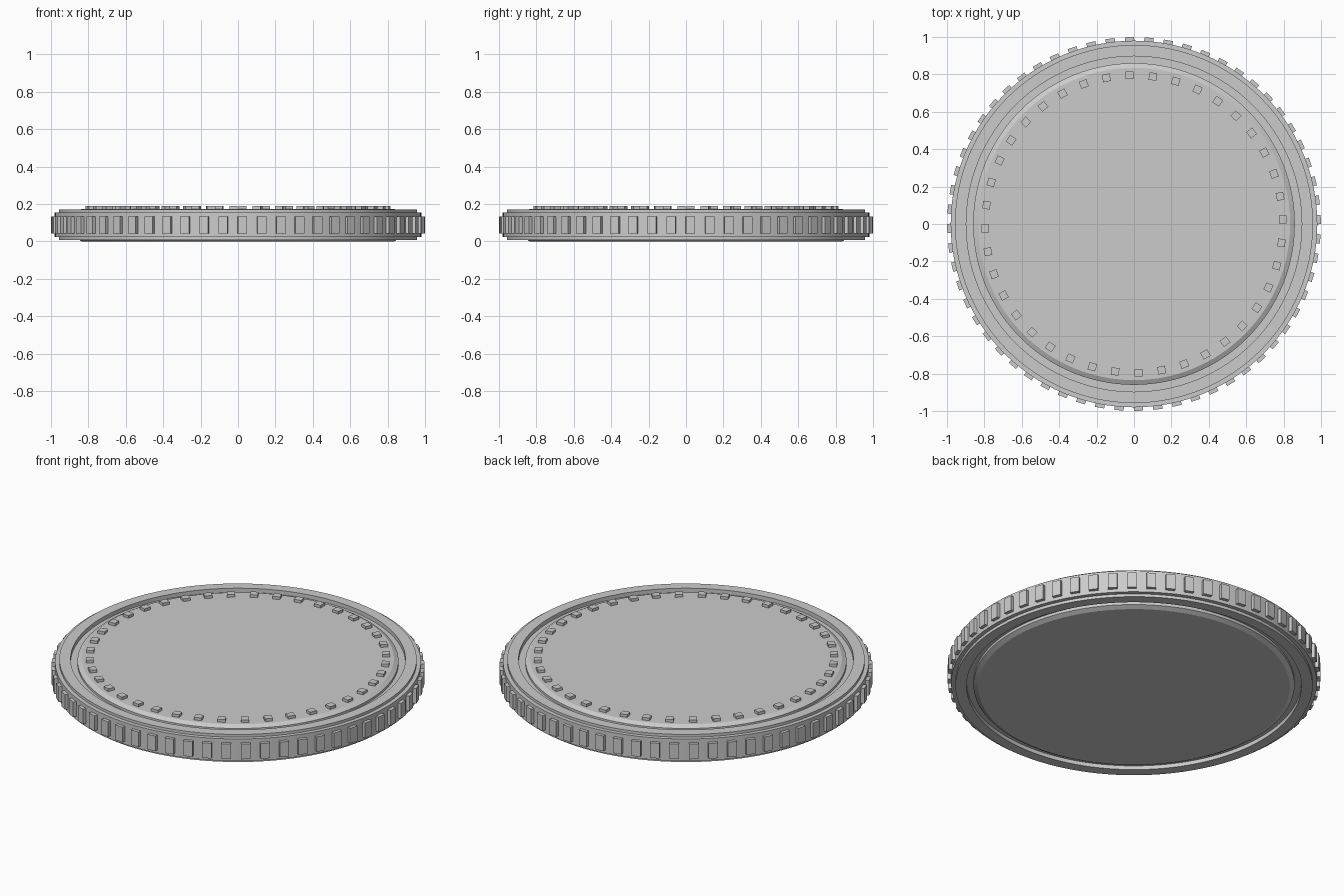
import bpy, bmesh, math
from mathutils import Matrix

if "Cube" in bpy.data.objects:
    bpy.data.objects.remove(bpy.data.objects["Cube"])

SEG = 128


def finish(bm, name):
    bmesh.ops.recalc_face_normals(bm, faces=bm.faces)
    mesh = bpy.data.meshes.new(name)
    bm.to_mesh(mesh)
    bm.free()
    obj = bpy.data.objects.new(name, mesh)
    bpy.context.collection.objects.link(obj)
    return obj


def lathe(name, profile):
    """Revolve an (r, z) profile around z; the end rings are capped."""
    bm = bmesh.new()
    rings = []
    for r, z in profile:
        rings.append([bm.verts.new((r * math.cos(2 * math.pi * i / SEG),
                                    r * math.sin(2 * math.pi * i / SEG), z))
                      for i in range(SEG)])
    for a, b in zip(rings, rings[1:]):
        for i in range(SEG):
            j = (i + 1) % SEG
            bm.faces.new((a[i], a[j], b[j], b[i]))
    bm.faces.new(rings[0])
    bm.faces.new(rings[-1])
    obj = finish(bm, name)
    bpy.ops.object.select_all(action='DESELECT')
    obj.select_set(True)
    bpy.context.view_layer.objects.active = obj
    bpy.ops.object.shade_smooth_by_angle(angle=math.radians(25))
    return obj


def ring_of_blocks(name, count, offset, r_in, r_out, width, z0, z1):
    """Radial array of flat-sided blocks."""
    bm = bmesh.new()
    place = (Matrix.Translation(((r_in + r_out) / 2, 0, (z0 + z1) / 2))
             @ Matrix.Diagonal((r_out - r_in, width, z1 - z0, 1)))
    for i in range(count):
        turn = Matrix.Rotation(offset + 2 * math.pi * i / count, 4, 'Z')
        bmesh.ops.create_cube(bm, size=1, matrix=turn @ place)
    return finish(bm, name)


# Disc body: chamfered centre, groove, rim and stepped outer band on both faces
lathe("disc_body", [
    (0.835, 0.0), (0.86, 0.014), (0.86, 0.03), (0.897, 0.03), (0.897, 0.007),
    (0.957, 0.007), (0.957, 0.024), (0.98, 0.024),
    (0.98, 0.154), (0.957, 0.154), (0.957, 0.17),
    (0.897, 0.17), (0.897, 0.146), (0.86, 0.146), (0.86, 0.16), (0.835, 0.174)])

# Grip ridges around the edge
ring_of_blocks("grip_ridges", 60, 0.024, 0.96, 0.999, 0.05, 0.043, 0.132)

# Small studs on the top face
ring_of_blocks("face_studs", 40, 0.03, 0.775, 0.815, 0.042, 0.165, 0.19)
